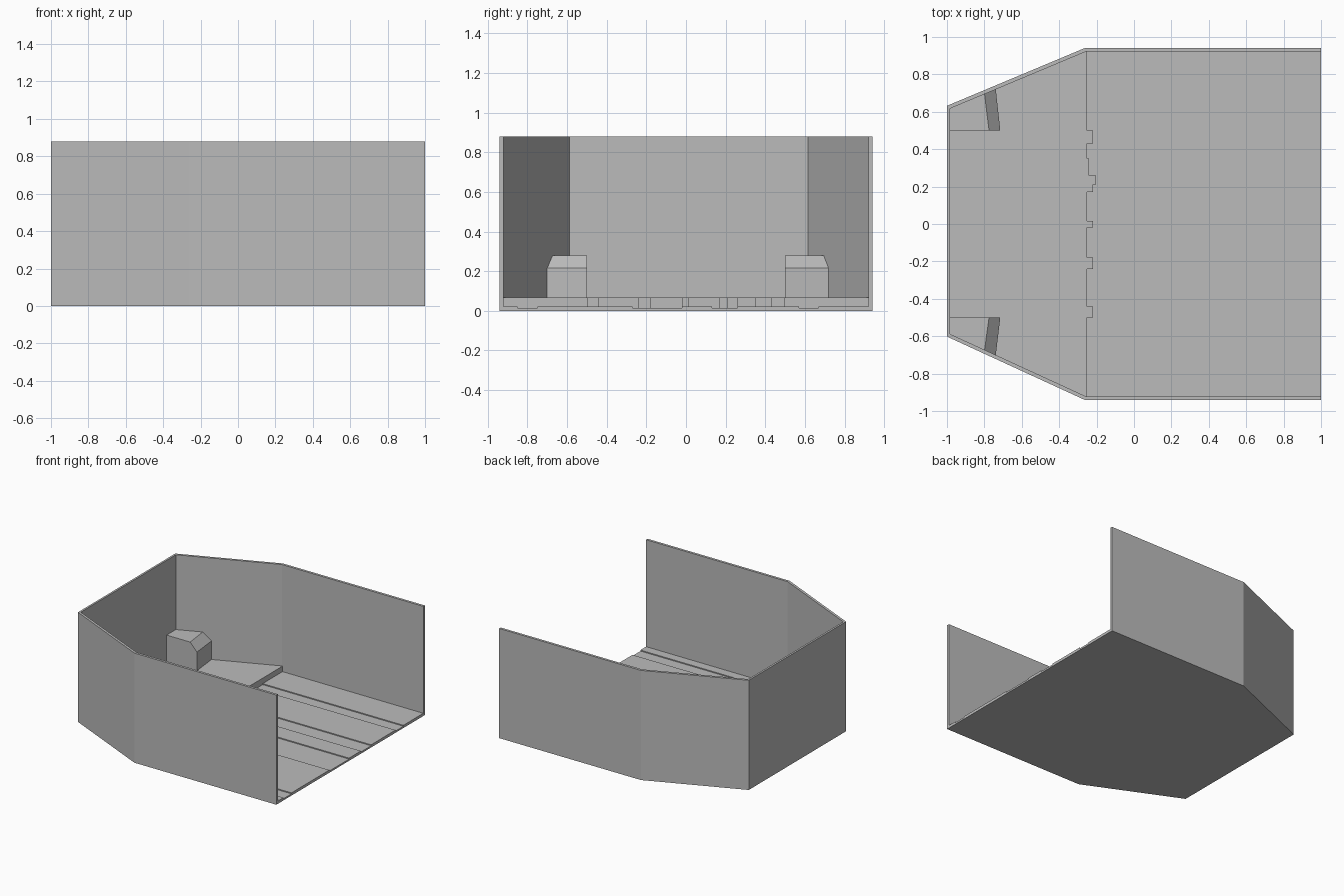
import bpy, bmesh

cube = bpy.data.objects.get("Cube")
if cube:
    bpy.data.objects.remove(cube, do_unlink=True)

grey = bpy.data.materials.new("plain grey")
grey.use_nodes = True
COLOUR = (0.5, 0.5, 0.5, 1)
grey.diffuse_color = COLOUR
grey.node_tree.nodes["Principled BSDF"].inputs["Base Color"].default_value = COLOUR

HEIGHT = 0.88
FLOOR_LOW, FLOOR_HIGH, DECK = 0.014, 0.022, 0.066
STEP_X = -0.25


def loft(name, lower, upper):
    """Solid between two matching loops of points."""
    bm = bmesh.new()
    a = [bm.verts.new(p) for p in lower]
    b = [bm.verts.new(p) for p in upper]
    bm.faces.new(a[::-1])
    bm.faces.new(b)
    for i in range(len(a)):
        j = (i + 1) % len(a)
        bm.faces.new((a[i], a[j], b[j], b[i]))
    bmesh.ops.recalc_face_normals(bm, faces=bm.faces)
    mesh = bpy.data.meshes.new(name)
    bm.to_mesh(mesh)
    bm.free()
    mesh.materials.append(grey)
    obj = bpy.data.objects.new(name, mesh)
    bpy.context.collection.objects.link(obj)
    return obj


def prism(name, outline, z0, z1):
    return loft(name, [(x, y, z0) for x, y in outline],
                [(x, y, z1) for x, y in outline])


# Walls: one bent sheet around three sides, open at +x
outer = [(1, -0.942), (-0.26, -0.942), (-1, -0.602),
         (-1, 0.632), (-0.26, 0.942), (1, 0.942)]
inner = [(1, -0.922), (-0.256, -0.922), (-0.984, -0.588),
         (-0.984, 0.617), (-0.256, 0.922), (1, 0.922)]
prism("outer_wall", outer + inner[::-1], 0, HEIGHT)

# Floor base and the raised planks with shallow channels between them
prism("floor_base", inner, 0, FLOOR_LOW)
planks = [(-0.922, -0.85), (-0.75, -0.27), (-0.02, 0.13), (0.26, 0.57), (0.67, 0.922)]
for n, (y0, y1) in enumerate(planks):
    prism(f"floor_plank_{n + 1}",
          [(STEP_X, y0), (1, y0), (1, y1), (STEP_X, y1)], FLOOR_LOW, FLOOR_HIGH)

# Raised deck with small tabs along its edge
tabs = [(-0.5, -0.44, -0.22), (-0.24, -0.18, -0.22), (-0.02, 0.015, -0.22),
        (0.17, 0.21, -0.22), (0.21, 0.26, -0.202), (0.26, 0.35, -0.24),
        (0.43, 0.5, -0.22)]
edge = [(STEP_X, -0.922)]
for y0, y1, x in tabs:
    if edge[-1] == (STEP_X, y0):
        edge.pop()
    else:
        edge.append((STEP_X, y0))
    edge += [(x, y0), (x, y1), (STEP_X, y1)]
edge.append((STEP_X, 0.922))
prism("raised_deck", edge + inner[1:5][::-1], FLOOR_LOW, DECK)


# Chamfered corner boxes reaching out to the slanted walls
def corner_box(name, side, near, far):
    def wall_y(x):
        return near[1] + (x - near[0]) * (far[1] - near[1]) / (far[0] - near[0])

    def profile(shift):
        back = near[0]
        return [(back, DECK), (-0.715 + shift, DECK), (-0.715 + shift, 0.215),
                (-0.775 + shift, 0.28), (back, 0.28)]

    loft(name, [(x, side * 0.5, z) for x, z in profile(0)],
         [(x, wall_y(x), z) for x, z in profile(-0.024)])


corner_box("left_corner_box", 1, inner[3], inner[4])
corner_box("right_corner_box", -1, inner[2], inner[1])
